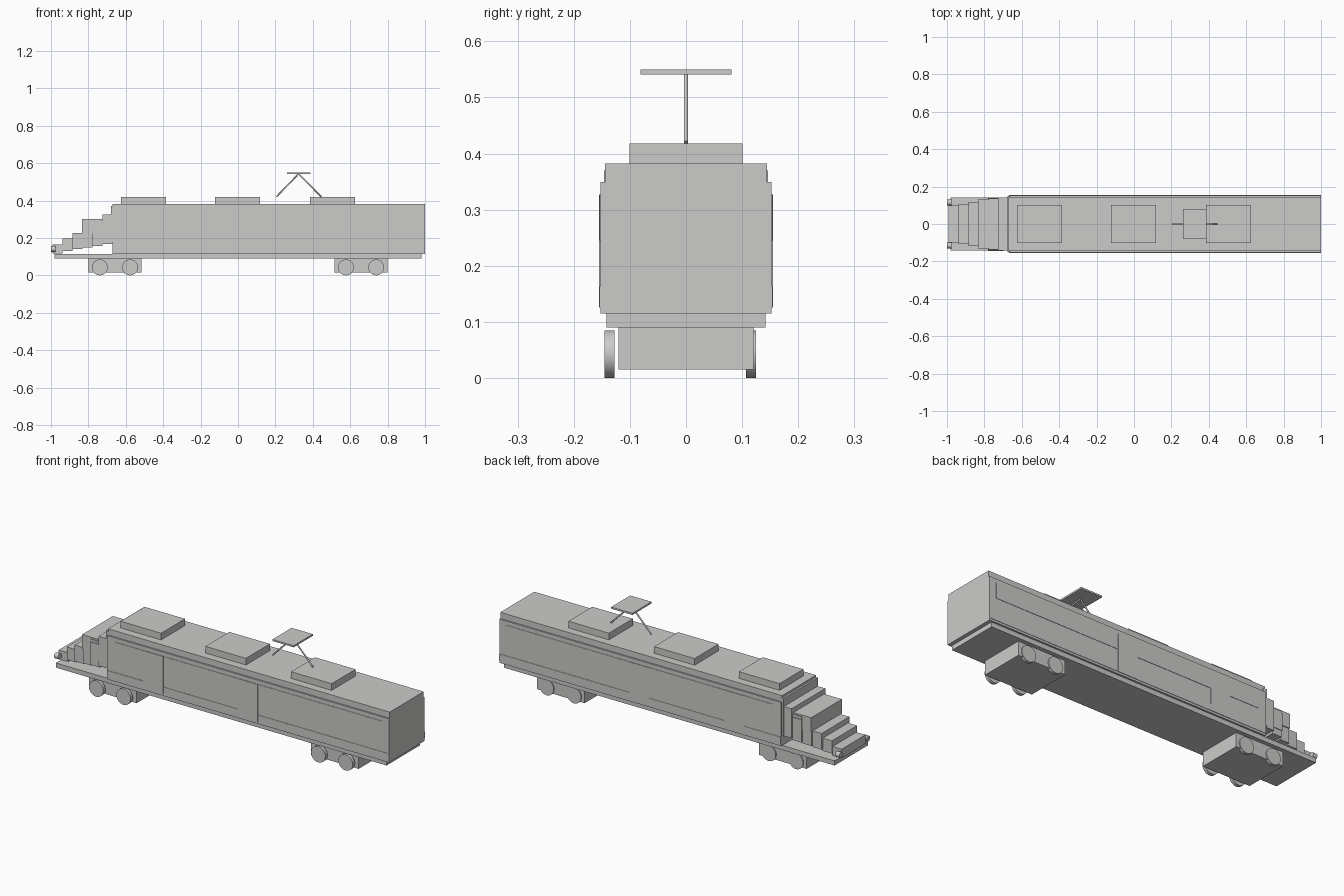
import bpy
import math
from mathutils import Vector

cube = bpy.data.objects.get("Cube")
if cube:
    bpy.data.objects.remove(cube, do_unlink=True)

# Single plain grey finish
GREY = (0.6, 0.6, 0.59, 1)
mat = bpy.data.materials.new("plain_grey")
mat.use_nodes = True
mat.diffuse_color = GREY
mat.node_tree.nodes["Principled BSDF"].inputs["Base Color"].default_value = GREY


def finish(name):
    ob = bpy.context.object
    ob.name = name
    ob.data.materials.append(mat)
    return ob


def box(name, x, y, z):
    """Box spanning the given (low, high) ranges."""
    spans = (x, y, z)
    bpy.ops.mesh.primitive_cube_add(size=1, location=[(a + b) / 2 for a, b in spans])
    ob = finish(name)
    ob.scale = [b - a for a, b in spans]
    bpy.ops.object.transform_apply(location=False, rotation=False, scale=True)
    return ob


def wide_box(name, x, half, z):
    return box(name, x, (-half, half), z)


def rod(name, start, end, radius, sides=32):
    """Cylinder running from start to end."""
    a, b = Vector(start), Vector(end)
    turn = (b - a).to_track_quat('Z', 'Y').to_euler()
    bpy.ops.mesh.primitive_cylinder_add(vertices=sides, radius=radius, depth=(b - a).length,
                                        location=(a + b) / 2, rotation=turn)
    ob = finish(name)
    bpy.ops.object.shade_smooth_by_angle(angle=math.radians(40))
    return ob


# Chassis, body and roof
wide_box("chassis", (-0.98, 0.98), 0.142, (0.09, 0.115))
wide_box("body", (-0.67, 1.0), 0.152, (0.115, 0.349))
wide_box("roof", (-0.67, 1.0), 0.144, (0.349, 0.382))

# Stepped nose, rising towards the body
tops = [0.165, 0.198, 0.227, 0.262, 0.294, 0.326]
bottoms = [0.117, 0.13, 0.14, 0.148, 0.156, 0.168]
halves = [0.10, 0.107, 0.117, 0.125, 0.135, 0.143]
STEP = 0.0535
for i, (top, bottom, half) in enumerate(zip(tops, bottoms, halves)):
    start = -0.993 + STEP * i
    wide_box(f"nose_step_{i + 1}", (start, start + STEP + 0.002), half, (bottom, top))
wide_box("nose_collar", (-0.68, -0.66), 0.146, (0.175, 0.37))
wide_box("windshield", (-0.833, -0.728), 0.13, (0.225, 0.302))

# Roof equipment
for i, x in enumerate((-0.505, -0.002, 0.506)):
    wide_box(f"roof_unit_{i + 1}", (x - 0.12, x + 0.12), 0.101, (0.382, 0.418))

# Current collector on the roof
for name, foot in (("front", 0.205), ("rear", 0.445)):
    rod(f"collector_arm_{name}", (foot, 0, 0.42), (0.324, 0, 0.543), 0.004, 12)
wide_box("collector_plate", (0.261, 0.387), 0.081, (0.541, 0.55))

# Bogies and wheels
for name, x in (("front", -0.658), ("rear", 0.658)):
    wide_box(f"bogie_{name}", (x - 0.141, x + 0.141), 0.12, (0.015, 0.09))
    for axle, dx in enumerate((-0.081, 0.081)):
        for side, y in (("right", -0.136), ("left", 0.116)):
            rod(f"wheel_{name}_{side}_{axle + 1}", (x + dx, y - 0.009, 0.0425),
                (x + dx, y + 0.009, 0.0425), 0.0425)

# Side plates, doors, and lamps on both sides
for side, s in (("right", -1), ("left", 1)):
    outer = sorted((s * 0.151, s * 0.154))
    box(f"window_band_{side}", (-0.62, 0.96), outer, (0.245, 0.327))
    box(f"lower_stripe_{side}", (-0.669, 0.999), outer, (0.126, 0.163))
    for i, x in enumerate((-0.393, 0.167)):
        box(f"door_{side}_{i + 1}", (x - 0.058, x + 0.058),
            sorted((s * 0.151, s * 0.155)), (0.126, 0.327))
    box(f"cab_window_{side}", (-0.78, -0.73), sorted((s * 0.13, s * 0.138)), (0.19, 0.28))
    rod(f"headlight_{side}", (-1.0, s * 0.115, 0.141), (-0.975, s * 0.115, 0.141), 0.015, 16)
